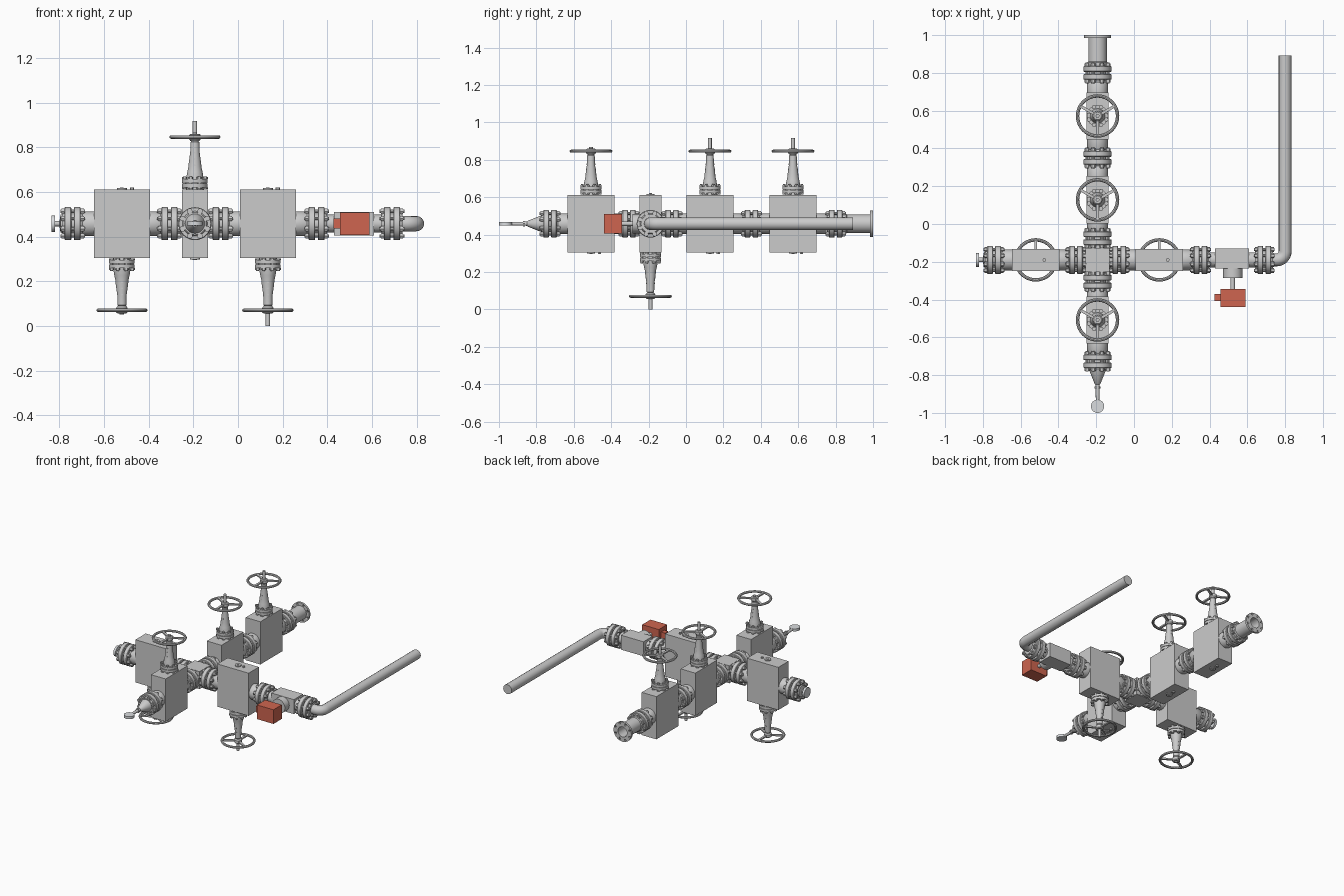
import bpy, bmesh, math
from mathutils import Vector, Matrix

if "Cube" in bpy.data.objects:
    bpy.data.objects.remove(bpy.data.objects["Cube"])

CX, CY, CZ = -0.193, -0.19, 0.458      # centre of the cross fitting
X, Y, Z = Vector((1, 0, 0)), Vector((0, 1, 0)), Vector((0, 0, 1))


def material(name, col):
    m = bpy.data.materials.new(name)
    m.diffuse_color = (*col, 1)
    m.use_nodes = True
    m.node_tree.nodes["Principled BSDF"].inputs["Base Color"].default_value = m.diffuse_color
    return m


RED = material("red_paint", (0.62, 0.13, 0.08))
FACE = material("gauge_face", (0.7, 0.72, 0.74))


def frame(origin, axis):
    """Matrix whose local z runs along axis."""
    return Matrix.Translation(origin) @ Vector(axis).to_track_quat('Z', 'Y').to_matrix().to_4x4()


def rev(bm, profile, mat, n=32, ring=False):
    """Revolve (radius, height) points; ends are capped unless the profile is a closed ring."""
    rows = [[bm.verts.new(mat @ Vector((r * math.cos(2 * math.pi * i / n),
                                        r * math.sin(2 * math.pi * i / n), h)))
             for i in range(n)] for r, h in profile]
    pairs = list(zip(rows, rows[1:])) + ([(rows[-1], rows[0])] if ring else [])
    for a, b in pairs:
        for i in range(n):
            j = (i + 1) % n
            bm.faces.new((a[i], a[j], b[j], b[i]))
    if not ring:
        bm.faces.new(rows[0][::-1])
        bm.faces.new(rows[-1])


def cyl(bm, r, h0, h1, mat, n=32):
    rev(bm, [(r, h0), (r, h1)], mat, n)


def box(bm, centre, size, mat=Matrix()):
    bmesh.ops.create_cube(bm, size=1, matrix=mat @ Matrix.Translation(centre) @ Matrix.Diagonal((*size, 1)))


def smooth(ob):
    bpy.ops.object.select_all(action='DESELECT')
    ob.select_set(True)
    bpy.context.view_layer.objects.active = ob
    bpy.ops.object.shade_smooth_by_angle(angle=math.radians(35))


def finish(bm, name, mat=None):
    bmesh.ops.recalc_face_normals(bm, faces=bm.faces)
    me = bpy.data.meshes.new(name)
    bm.to_mesh(me)
    bm.free()
    ob = bpy.data.objects.new(name, me)
    bpy.context.collection.objects.link(ob)
    if mat:
        me.materials.append(mat)
    smooth(ob)
    return ob


def around(n, r, offset=0.5):
    for i in range(n):
        a = 2 * math.pi * (i + offset) / n
        yield Matrix.Translation((r * math.cos(a), r * math.sin(a), 0))


# bolted flange pair
def flange_joint(name, origin, axis):
    bm, m = bmesh.new(), frame(origin, axis)
    for s in (-1, 1):
        rev(bm, [(0.071, s * 0.006), (0.074, s * 0.009), (0.074, s * 0.033), (0.071, s * 0.036)], m)
        rev(bm, [(0.056, s * 0.036), (0.05, s * 0.046)], m)
    cyl(bm, 0.045, -0.006, 0.006, m)
    for t in around(8, 0.06):
        cyl(bm, 0.008, -0.055, 0.055, m @ t, 10)
        for s in (-1, 1):
            cyl(bm, 0.0135, s * 0.036, s * 0.05, m @ t, 6)
    finish(bm, name)


# gate valve: body, necks, bonnet, stem and handwheel
def valve(name, origin, axis, up, tip):
    o = Vector(origin)
    bm, m = bmesh.new(), frame(o, axis)
    size = (0.25, 0.117, 0.308) if axis == X else (0.117, 0.25, 0.308)
    box(bm, o, size)
    for s in (-1, 1):
        rev(bm, [(0.055, s * 0.125), (0.055, s * 0.172), (0.05, s * 0.18)], m)
    # cover disc and grease fitting on the side away from the wheel
    d = frame(o, Z * -up)
    cyl(bm, 0.022, 0.154, 0.16, d, 20)
    cyl(bm, 0.008, 0.16, 0.163, d, 8)
    f = frame(o + Vector(axis) * 0.045, Z * -up)
    cyl(bm, 0.01, 0.154, 0.163, f, 6)
    finish(bm, name + "_body")

    bm, m = bmesh.new(), frame(o, Z * up)
    cyl(bm, 0.04, 0.154, 0.165, m)
    cyl(bm, 0.057, 0.163, 0.179, m)
    cyl(bm, 0.045, 0.179, 0.183, m)
    cyl(bm, 0.057, 0.183, 0.199, m)
    rev(bm, [(0.039, 0.199), (0.036, 0.222), (0.034, 0.232), (0.029, 0.255),
             (0.028, 0.27), (0.021, 0.32), (0.02, 0.365), (0.016, 0.37)], m, 24)
    for t in around(8, 0.05):
        cyl(bm, 0.007, 0.156, 0.212, m @ t, 8)
        for a, b in ((0.155, 0.163), (0.199, 0.208)):
            cyl(bm, 0.0115, a, b, m @ t, 6)
    for h in (0.262, 0.29, 0.318):
        for s in (-1, 1):
            p = frame(o + Z * up * h, Y * s)
            cyl(bm, 0.004, 0.015, 0.029 - (h - 0.262) * 0.1, p, 8)
    finish(bm, name + "_bonnet")

    bm = bmesh.new()
    h = 0.388
    rev(bm, [(0.097, h), (0.1, h + 0.006), (0.106, h + 0.008), (0.112, h + 0.006), (0.115, h),
             (0.112, h - 0.006), (0.106, h - 0.008), (0.1, h - 0.006)], m, 40, ring=True)
    rev(bm, [(0.02, 0.37), (0.026, 0.378), (0.026, 0.397), (0.02, 0.402)], m, 24)
    for i in range(3):
        box(bm, (0.061, 0, h), (0.08, 0.015, 0.01),
            m @ Matrix.Rotation(2 * math.pi * i / 3 + math.pi / 2, 4, 'Z'))
    cyl(bm, 0.01, 0.4, tip, m, 16)
    finish(bm, name + "_handwheel")


valve("left_valve", (-0.52, CY, CZ), X, -1, 0.408)
valve("right_valve", (0.134, CY, CZ), X, -1, 0.458)
valve("front_valve", (CX, -0.508, CZ), Y, 1, 0.41)
valve("inner_back_valve", (CX, 0.128, CZ), Y, 1, 0.459)
valve("outer_back_valve", (CX, 0.572, CZ), Y, 1, 0.459)

for i, x in enumerate((-0.741, -0.307, -0.078, 0.352, 0.69)):
    flange_joint(f"cross_line_flange_{i + 1}", (x, CY, CZ), X)
for i, y in enumerate((-0.727, -0.305, -0.075, 0.35, 0.80)):
    flange_joint(f"main_line_flange_{i + 1}", (CX, y, CZ), Y)

# central cross fitting
bm = bmesh.new()
box(bm, (CX, CY, CZ), (0.126, 0.126, 0.126))
for ax in (X, -X, Y, -Y):
    cyl(bm, 0.052, 0.063, 0.082, frame((CX, CY, CZ), ax))
finish(bm, "cross_block")

# back outlet spool with open drilled end flange
bm = bmesh.new()
m = frame((CX, 0, CZ), Y)
rev(bm, [(0.055, 0.836), (0.055, 0.855), (0.049, 0.86), (0.049, 0.985), (0.071, 0.985),
         (0.071, 1.0), (0.036, 1.0), (0.036, 0.86), (0.036, 0.836)], m)
spool = finish(bm, "outlet_spool")
bm = bmesh.new()
for t in around(8, 0.06):
    cyl(bm, 0.006, 0.97, 1.02, m @ t, 12)
cutter = finish(bm, "bolt_hole_cutter")
cutter.hide_render = True
mod = spool.modifiers.new("bolt_holes", 'BOOLEAN')
mod.operation, mod.object, mod.solver = 'DIFFERENCE', cutter, 'EXACT'
smooth(spool)
bpy.ops.object.modifier_apply(modifier=mod.name)
bpy.data.objects.remove(cutter)

# front tapered adapter and its gauge lying flat
bm = bmesh.new()
rev(bm, [(0.046, 0.765), (0.04, 0.785), (0.016, 0.845), (0.011, 0.85), (0.009, 0.94)],
    frame((CX, 0, CZ), -Y), 24)
cyl(bm, 0.016, 0.86, 0.872, frame((CX, 0, CZ), -Y), 6)
finish(bm, "gauge_adapter")
bm = bmesh.new()
cyl(bm, 0.035, -0.009, 0.009, frame((CX, -0.965, CZ), Z))
finish(bm, "front_gauge", FACE)

# left gauge facing outwards
bm = bmesh.new()
rev(bm, [(0.044, 0.775), (0.04, 0.795), (0.012, 0.8), (0.012, 0.822)], frame((0, CY, CZ), -X), 24)
finish(bm, "left_gauge_stem")
bm = bmesh.new()
cyl(bm, 0.037, 0.82, 0.836, frame((0, CY, CZ), -X))
finish(bm, "left_gauge", FACE)

# choke body with side stem
bm = bmesh.new()
box(bm, (0.52, CY + 0.008, CZ), (0.18, 0.106, 0.104))
cyl(bm, 0.04, 0.39, 0.431, frame((0, CY, CZ), X))
cyl(bm, 0.04, 0.609, 0.655, frame((0, CY, CZ), X))
cyl(bm, 0.051, 0.234, 0.285, frame((0.523, 0, CZ), -Y))
cyl(bm, 0.012, 0.285, 0.345, frame((0.523, 0, CZ), -Y), 16)
finish(bm, "choke_body")

# red actuator
bm = bmesh.new()
box(bm, (0.524, -0.391, CZ), (0.132, 0.095, 0.102))
box(bm, (0.443, -0.389, CZ), (0.032, 0.036, 0.045))
finish(bm, "choke_actuator", RED)

# outlet pipe with elbow
R = 0.045
pts = [(0.725, CY)] + [(0.8 - R + R * math.sin(a), CY + R - R * math.cos(a))
                       for a in (math.pi / 2 * i / 8 for i in range(9))] + [(0.8, 0.893)]
cu = bpy.data.curves.new("outlet_pipe", 'CURVE')
cu.dimensions, cu.bevel_depth, cu.bevel_resolution, cu.use_fill_caps = '3D', 0.034, 6, True
sp = cu.splines.new('POLY')
sp.points.add(len(pts) - 1)
for p, (x, y) in zip(sp.points, pts):
    p.co = (x, y, CZ, 1)
pipe = bpy.data.objects.new("outlet_pipe", cu)
bpy.context.collection.objects.link(pipe)
bpy.ops.object.select_all(action='DESELECT')
pipe.select_set(True)
bpy.context.view_layer.objects.active = pipe
bpy.ops.object.convert(target='MESH')
smooth(bpy.context.view_layer.objects.active)
